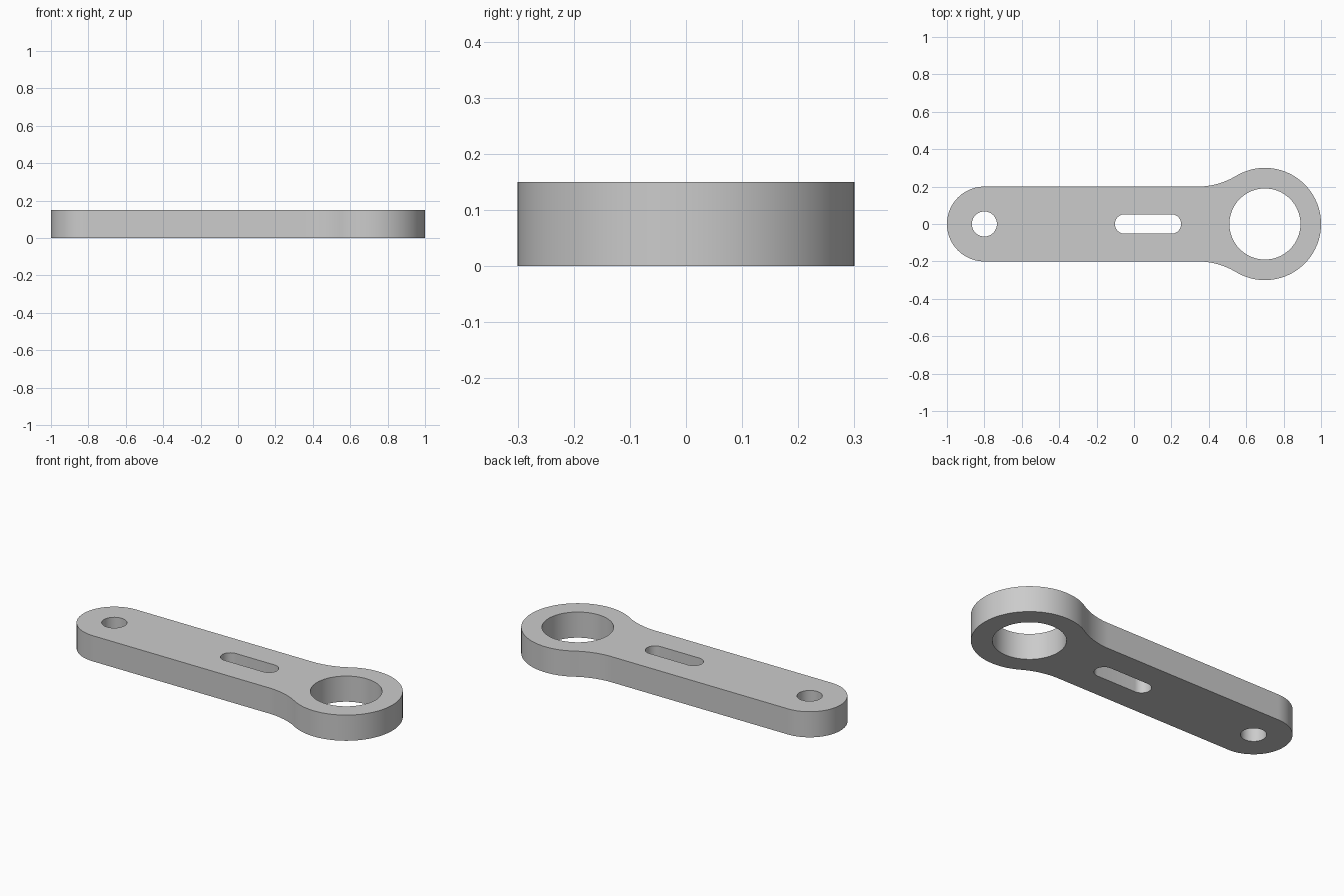
import bpy
import bmesh
from math import pi, atan2, sqrt, cos, sin, radians

if "Cube" in bpy.data.objects:
    bpy.data.objects.remove(bpy.data.objects["Cube"], do_unlink=True)

HEIGHT = 0.15
SMALL_X, SMALL_R, PIN_R = -0.8, 0.2, 0.067
BIG_X, BIG_R, BORE_R = 0.7, 0.3, 0.19
FILLET_R = 0.4
SLOT_ENDS, SLOT_R = (-0.05, 0.2), 0.052


def arc(cx, cy, r, start, end, steps):
    """Points along an arc, both ends included."""
    return [(cx + r * cos(start + (end - start) * i / steps),
             cy + r * sin(start + (end - start) * i / steps))
            for i in range(steps + 1)]


def circle(cx, r, steps=64):
    return arc(cx, 0, r, 0, 2 * pi, steps)[:-1]


# Outer profile: big eye, blending fillets, straight arm, small rounded end
fillet_y = SMALL_R + FILLET_R
fillet_dx = sqrt((BIG_R + FILLET_R) ** 2 - fillet_y ** 2)
fillet_x = BIG_X - fillet_dx
join = atan2(fillet_y, -fillet_dx)
upper = arc(BIG_X, 0, BIG_R, 0, join, 40)
upper += arc(fillet_x, fillet_y, FILLET_R, join - pi, -pi / 2, 16)[1:]
upper += arc(SMALL_X, 0, SMALL_R, pi / 2, pi, 24)
outline = upper + [(x, -y) for x, y in reversed(upper[1:-1])]

# Openings: pin hole, bore and slot
slot = arc(SLOT_ENDS[1], 0, SLOT_R, -pi / 2, pi / 2, 20)
slot += arc(SLOT_ENDS[0], 0, SLOT_R, pi / 2, 3 * pi / 2, 20)
loops = [outline, circle(SMALL_X, PIN_R), circle(BIG_X, BORE_R), slot]

# Fill the flat plate between the loops, then extrude it to thickness
bm = bmesh.new()
edges = []
for loop in loops:
    verts = [bm.verts.new((x, y, 0)) for x, y in loop]
    edges += [bm.edges.new((a, b)) for a, b in zip(verts, verts[1:] + verts[:1])]
bmesh.ops.triangle_fill(bm, use_beauty=True, use_dissolve=False, edges=edges)
result = bmesh.ops.extrude_face_region(bm, geom=bm.faces[:], use_keep_orig=True)
top = [v for v in result["geom"] if isinstance(v, bmesh.types.BMVert)]
bmesh.ops.translate(bm, verts=top, vec=(0, 0, HEIGHT))
bmesh.ops.recalc_face_normals(bm, faces=bm.faces[:])

mesh = bpy.data.meshes.new("link_arm")
bm.to_mesh(mesh)
bm.free()
arm = bpy.data.objects.new("link_arm", mesh)
bpy.context.collection.objects.link(arm)

# Plain grey metal
grey = bpy.data.materials.new("grey_metal")
grey.use_nodes = True
colour = (0.6, 0.6, 0.6, 1)
grey.diffuse_color = colour
grey.node_tree.nodes["Principled BSDF"].inputs["Base Color"].default_value = colour
mesh.materials.append(grey)

# Smooth curved walls, crisp rims
bpy.ops.object.select_all(action="DESELECT")
arm.select_set(True)
bpy.context.view_layer.objects.active = arm
bpy.ops.object.shade_smooth_by_angle(angle=radians(30))
